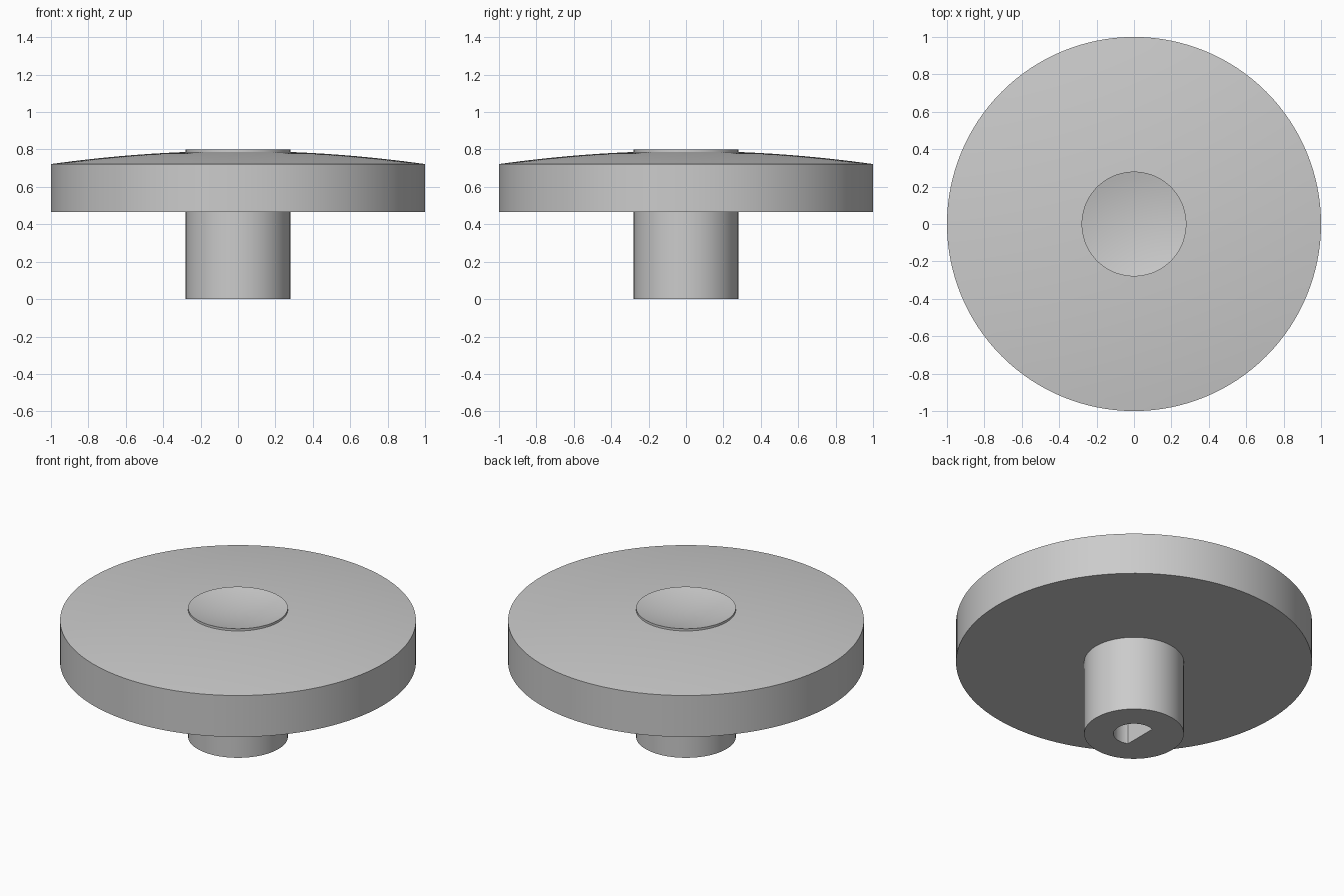
import bpy
import bmesh
import math
from mathutils import Vector

cube = bpy.data.objects.get("Cube")
if cube:
    bpy.data.objects.remove(cube, do_unlink=True)

SEGMENTS = 128
DISC_R, STEM_R, BORE_R = 1.0, 0.28, 0.115
DISC_BOTTOM, DISC_TOP, TOP = 0.465, 0.722, 0.80
DOME_RISE, DISH_DEPTH = 0.07, 0.035
BORE_FLAT_X, BORE_DEPTH = -0.045, 0.45

grey = bpy.data.materials.new("plain grey")
grey.use_nodes = True
colour = (0.6, 0.6, 0.6, 1.0)
grey.diffuse_color = colour
grey.node_tree.nodes["Principled BSDF"].inputs["Base Color"].default_value = colour


def finish_mesh(name, bm):
    bmesh.ops.recalc_face_normals(bm, faces=bm.faces)
    mesh = bpy.data.meshes.new(name)
    bm.to_mesh(mesh)
    bm.free()
    mesh.materials.append(grey)
    obj = bpy.data.objects.new(name, mesh)
    bpy.context.collection.objects.link(obj)
    return obj


def lathe(name, profile):
    bm = bmesh.new()
    verts = [bm.verts.new((r, 0, z)) for r, z in profile]
    edges = [bm.edges.new(pair) for pair in zip(verts, verts[1:])]
    bmesh.ops.spin(bm, geom=verts + edges, cent=(0, 0, 0), axis=(0, 0, 1),
                   angle=math.tau, steps=SEGMENTS)
    bmesh.ops.remove_doubles(bm, verts=bm.verts, dist=0.0001)
    return finish_mesh(name, bm)


def arc(r_start, r_end, height, steps):
    radii = [r_start + (r_end - r_start) * i / steps for i in range(steps + 1)]
    return [(r, height(r)) for r in radii]


# Knob: stem, wide disc, domed top and raised centre with a shallow dish
profile = [(0, 0), (STEM_R, 0), (STEM_R, DISC_BOTTOM), (DISC_R, DISC_BOTTOM)]
profile += arc(DISC_R, STEM_R, lambda r: DISC_TOP + DOME_RISE * (1 - r * r), 12)
profile += arc(STEM_R, 0, lambda r: TOP - DISH_DEPTH * (1 - (r / STEM_R) ** 2), 10)
knob = lathe("knob", profile)

# D-shaped shaft bore, flat towards -x
bm = bmesh.new()
sweep = math.acos(BORE_FLAT_X / BORE_R)
ring = []
for i in range(49):
    a = -sweep + 2 * sweep * i / 48
    ring.append(bm.verts.new((BORE_R * math.cos(a), BORE_R * math.sin(a), -0.1)))
base = bm.faces.new(ring)
top = bmesh.ops.extrude_face_region(bm, geom=[base])
bmesh.ops.translate(bm, vec=Vector((0, 0, BORE_DEPTH + 0.1)),
                    verts=[g for g in top["geom"] if isinstance(g, bmesh.types.BMVert)])
cutter = finish_mesh("bore_cutter", bm)
cutter.hide_render = True

cut = knob.modifiers.new("bore", 'BOOLEAN')
cut.operation = 'DIFFERENCE'
cut.solver = 'EXACT'
cut.object = cutter
bpy.ops.object.select_all(action='DESELECT')
bpy.context.view_layer.objects.active = knob
knob.select_set(True)
bpy.ops.object.modifier_apply(modifier=cut.name)
bpy.data.objects.remove(cutter, do_unlink=True)

bpy.ops.object.shade_smooth_by_angle(angle=math.radians(30))
